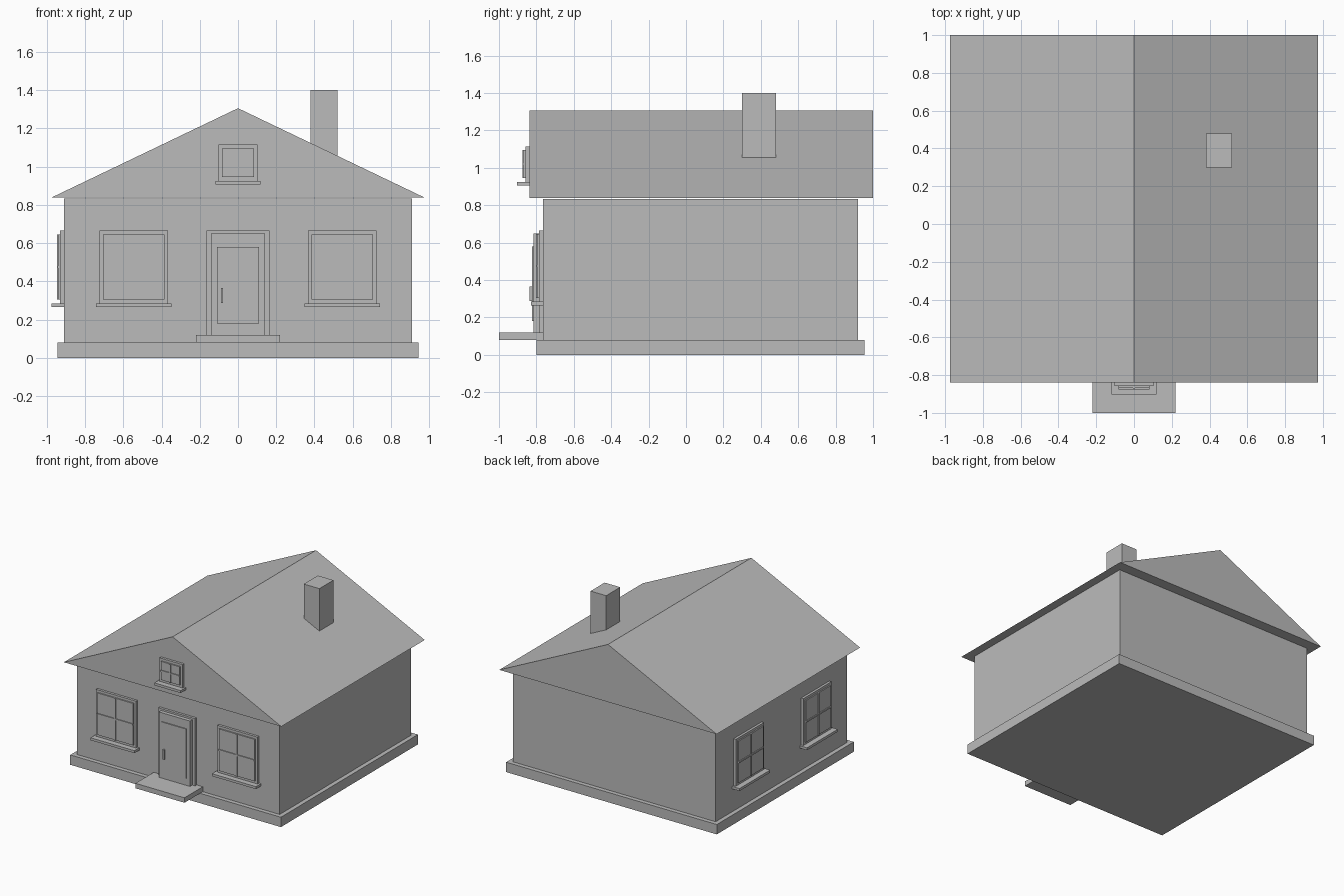
import bpy
from math import pi
from mathutils import Matrix, Vector

cube = bpy.data.objects.get("Cube")
if cube:
    bpy.data.objects.remove(cube, do_unlink=True)

# One plain grey for the whole house
GREY = (0.5, 0.5, 0.5, 1)
grey = bpy.data.materials.new("plain_grey")
grey.use_nodes = True
grey.diffuse_color = GREY
grey.node_tree.nodes["Principled BSDF"].inputs["Base Color"].default_value = GREY


def make_object(name, verts, faces, matrix=Matrix()):
    mesh = bpy.data.meshes.new(name)
    mesh.from_pydata([matrix @ Vector(v) for v in verts], [], faces)
    mesh.materials.append(grey)
    obj = bpy.data.objects.new(name, mesh)
    bpy.context.collection.objects.link(obj)
    return obj


def box(name, xs, ys, zs, matrix=Matrix()):
    verts = [(x, y, z) for x in xs for y in ys for z in zs]
    faces = [(0, 1, 3, 2), (4, 6, 7, 5), (0, 4, 5, 1),
             (2, 3, 7, 6), (0, 2, 6, 4), (1, 5, 7, 3)]
    return make_object(name, verts, faces, matrix)


def window(name, place, half, low, high, sill_half):
    """Window facing -y with its wall at y = 0, moved into place."""
    mid = (low + high) / 2
    inner = half - 0.02
    box(name + "_frame", (-half, half), (-0.02, 0), (low, high), place)
    box(name + "_pane", (-inner, inner), (-0.03, -0.02), (low + 0.02, high - 0.02), place)
    box(name + "_upright_bar", (-0.006, 0.006), (-0.037, -0.03), (low + 0.02, high - 0.02), place)
    box(name + "_cross_bar", (-inner, inner), (-0.037, -0.03), (mid - 0.006, mid + 0.006), place)
    box(name + "_sill", (-sill_half, sill_half), (-0.065, 0), (low - 0.02, low), place)


# Base and walls
box("foundation", (-0.945, 0.945), (-0.80, 0.955), (0, 0.08))
box("walls", (-0.91, 0.91), (-0.765, 0.92), (0.08, 0.833))

# Solid gable roof
profile = [(-0.975, 0.838), (0.975, 0.838), (0, 1.305)]
roof_verts = [(x, y, z) for y in (-0.838, 1.0) for x, z in profile]
make_object("roof", roof_verts,
            [(0, 1, 2), (5, 4, 3), (0, 3, 4, 1), (1, 4, 5, 2), (2, 5, 3, 0)])
box("chimney", (0.38, 0.52), (0.30, 0.48), (1.05, 1.40))

# Entrance
box("door_step", (-0.22, 0.22), (-1.0, -0.765), (0.08, 0.12))
box("door_frame", (-0.165, 0.165), (-0.785, -0.765), (0.12, 0.665))
box("door", (-0.14, 0.14), (-0.815, -0.785), (0.12, 0.65))
box("door_panel", (-0.11, 0.11), (-0.823, -0.815), (0.18, 0.58))
box("door_handle", (-0.09, -0.078), (-0.838, -0.823), (0.287, 0.365))

# Front windows, attic window and the two on the right-hand wall
for side, x in (("left", 0.545), ("right", -0.545)):
    window("front_window_" + side, Matrix.Translation((x, -0.765, 0)),
           0.18, 0.285, 0.665, 0.197)
window("attic_window", Matrix.Translation((0, -0.838, 0)), 0.103, 0.925, 1.115, 0.118)
for end, y in (("front", -0.355), ("back", 0.51)):
    window("side_window_" + end,
           Matrix.Translation((-0.91, y, 0)) @ Matrix.Rotation(-pi / 2, 4, "Z"),
           0.18, 0.285, 0.665, 0.197)
